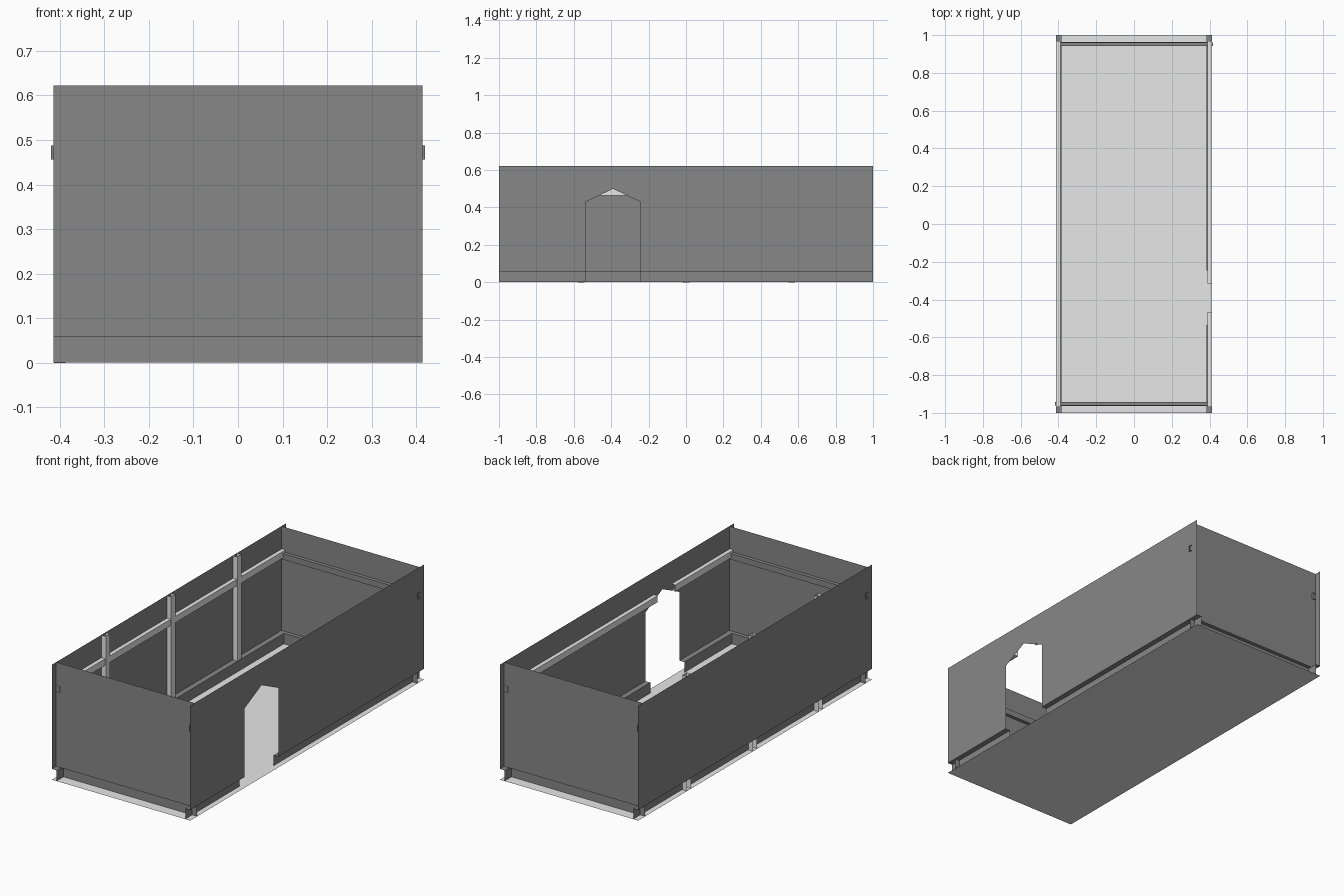
import bpy

if "Cube" in bpy.data.objects:
    bpy.data.objects.remove(bpy.data.objects["Cube"])


def material(name, v):
    m = bpy.data.materials.new(name)
    m.diffuse_color = (v, v, v, 1)
    m.use_nodes = True
    m.node_tree.nodes["Principled BSDF"].inputs["Base Color"].default_value = m.diffuse_color
    return m


LIGHT = material("light_grey", 0.8)
DARK = material("dark_grey", 0.245)


def sheet(name, verts, faces, mat):
    me = bpy.data.meshes.new(name)
    me.from_pydata(verts, [], faces)
    me.materials.append(mat)
    ob = bpy.data.objects.new(name, me)
    bpy.context.collection.objects.link(ob)
    return ob


def extrude(name, profile, axis, a, b, mat):
    """Sweep an open two-coordinate profile along an axis from a to b."""
    def place(p, t):
        p = list(p)
        p.insert(axis, t)
        return tuple(p)
    n = len(profile)
    verts = [place(p, a) for p in profile] + [place(p, b) for p in profile]
    faces = [(i, i + 1, n + i + 1, n + i) for i in range(n - 1)]
    return sheet(name, verts, faces, mat)


W, L, H = 0.414, 1.0, 0.622      # half width, half length, wall top
END = 0.963                      # end wall position
BASE = 0.058                     # wall bottom
D0, D1 = -0.535, -0.245          # door sides
DM = (D0 + D1) / 2

# floor plate
sheet("floor", [(-W, -L, 0), (W, -L, 0), (W, L, 0), (-W, L, 0)], [(0, 1, 2, 3)], LIGHT)

# end walls and left wall
for s, n in ((-1, "front"), (1, "back")):
    extrude(n + "_wall", [(s * END, BASE), (s * END, H)], 0, -W, W, DARK)
extrude("left_wall", [(-W, BASE), (-W, H)], 1, -L, L, DARK)

# right wall with pointed doorway
pts = [(-L, BASE), (D0, BASE), (D0, 0.43), (DM, 0.50), (D1, 0.43), (D1, BASE),
       (L, BASE), (L, H), (DM, H), (-L, H)]
sheet("right_wall", [(W, y, z) for y, z in pts],
      [(0, 1, 2, 3, 8, 9), (3, 4, 5, 6, 7, 8)], DARK)


def side_base(name, s, a, b):
    extrude(name, [(s * W, BASE), (s * 0.385, BASE), (s * 0.385, 0.001)], 1, a, b, DARK)


def side_rail(name, s, a, b):
    extrude(name, [(s * (W - 0.002), 0.50), (s * 0.39, 0.50), (s * 0.39, 0.465),
                   (s * (W - 0.002), 0.465)], 1, a, b, LIGHT)


# base channels and middle rails of the long sides, cut at the door
side_base("left_base_beam", -1, -L, L)
side_base("right_base_beam_a", 1, -L, D0)
side_base("right_base_beam_b", 1, D1, L)
side_rail("left_middle_rail", -1, -0.97, 0.97)
side_rail("right_middle_rail_a", 1, -0.97, DM - 0.075)
side_rail("right_middle_rail_b", 1, DM + 0.075, 0.97)

# base channels and middle rails of the short ends
for s, n in ((-1, "front"), (1, "back")):
    extrude(n + "_base_beam", [(s * END, BASE), (s * 0.942, BASE), (s * 0.942, 0.001)],
            0, -W, W, DARK)
    extrude(n + "_middle_rail", [(s * (END - 0.002), 0.488), (s * 0.942, 0.488),
                                 (s * 0.942, 0.456), (s * (END - 0.002), 0.456)],
            0, -s * 0.40, s * 0.419, DARK)

# upright channel studs on the left wall
for i, y in enumerate((-0.56, 0.0, 0.565)):
    extrude("stud_%d" % i, [(-W + 0.001, y - 0.018), (-0.387, y - 0.018),
                            (-0.387, y + 0.018), (-W + 0.001, y + 0.018)], 2, 0.0, H, LIGHT)
